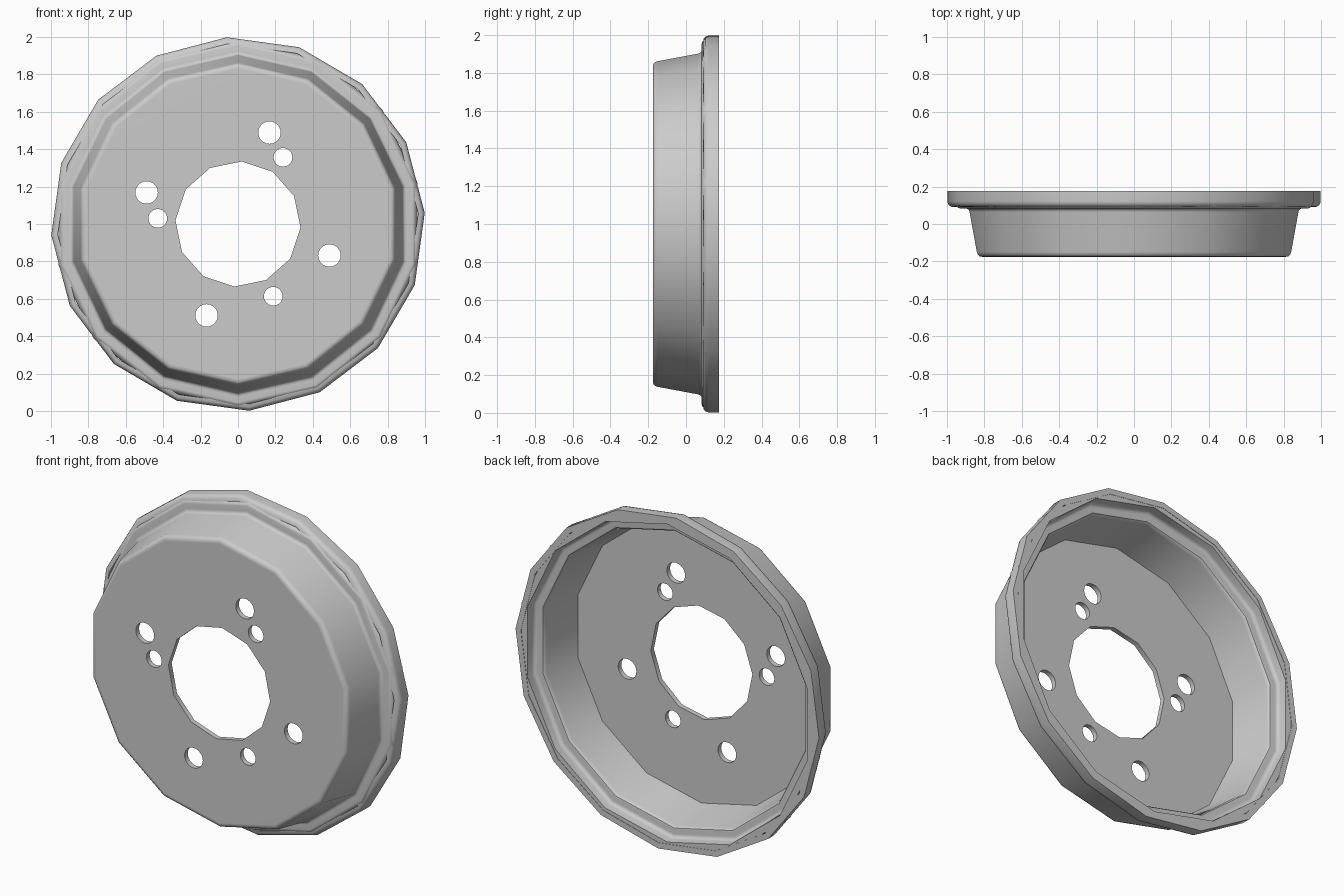
import bpy, bmesh, math
from mathutils import Vector

cube = bpy.data.objects.get("Cube")
if cube:
    bpy.data.objects.remove(cube, do_unlink=True)

# Single cast metal colour
metal = bpy.data.materials.new("grey_metal")
metal.use_nodes = True
GREY = (0.6, 0.6, 0.6, 1)
metal.diffuse_color = GREY
metal.node_tree.nodes["Principled BSDF"].inputs["Base Color"].default_value = GREY


def lathe(name, profile, sides, start, closed):
    """Spin (radius, y) points round the axle; close the loop or cap both ends."""
    bm = bmesh.new()
    rings = []
    for r, y in profile:
        ring = []
        for i in range(sides):
            a = math.radians(start) + math.tau * i / sides
            ring.append(bm.verts.new((r * math.cos(a), y, 1 + r * math.sin(a))))
        rings.append(ring)
    pairs = list(zip(rings, rings[1:]))
    if closed:
        pairs.append((rings[-1], rings[0]))
    else:
        bm.faces.new(rings[0])
        bm.faces.new(rings[-1])
    for p, q in pairs:
        for i in range(sides):
            j = (i + 1) % sides
            bm.faces.new((p[i], p[j], q[j], q[i]))
    bmesh.ops.recalc_face_normals(bm, faces=bm.faces)
    mesh = bpy.data.meshes.new(name)
    bm.to_mesh(mesh)
    bm.free()
    mesh.materials.append(metal)
    obj = bpy.data.objects.new(name, mesh)
    bpy.context.collection.objects.link(obj)
    return obj


def activate(obj):
    bpy.ops.object.select_all(action='DESELECT')
    obj.select_set(True)
    bpy.context.view_layer.objects.active = obj


def fillet(a, corner, b, steps=3):
    """Rounded corner between two profile points."""
    a, c, b = Vector(a), Vector(corner), Vector(b)
    ts = [i / steps for i in range(steps + 1)]
    return [tuple(a * (1 - t) ** 2 + c * 2 * t * (1 - t) + b * t * t) for t in ts]


FRONT, BACK = -0.176, 0.176

# Drum shell: front face, tapered wall, flange, lip, then back inside
profile = fillet((0.83, FRONT), (0.857, FRONT), (0.862, -0.15))
profile += fillet((0.902, 0.065), (0.906, 0.083), (0.925, 0.083))
profile += fillet((0.955, 0.083), (0.975, 0.085), (0.985, 0.12))
profile += [(0.985, BACK - 0.002), (0.945, BACK - 0.002)]
profile += fillet((0.942, 0.135), (0.94, 0.115), (0.92, 0.113))
profile += fillet((0.895, 0.113), (0.879, 0.113), (0.876, 0.09))
profile += [(0.835, FRONT + 0.03)]
drum = lathe("drum_shell", profile, 14, 90, False)

# Bored holes: centre bore, four stud holes, three smaller holes
bores = [(0, 0, 0.335, 12, -3.4)]
bores += [(0.517, a, 0.06, 24, 0) for a in (71, 161, 251, 341)]
bores += [(0.43, a, 0.05, 24, 0) for a in (56, 176, 296)]
for dist, ang, radius, sides, start in bores:
    cutter = lathe("bore_cutter", [(radius, -0.3), (radius, -0.05)], sides, start, False)
    cutter.hide_render = True
    a = math.radians(ang)
    cutter.location = (dist * math.cos(a), 0, dist * math.sin(a))
    mod = drum.modifiers.new("bore", 'BOOLEAN')
    mod.operation = 'DIFFERENCE'
    mod.solver = 'EXACT'
    mod.object = cutter
    activate(drum)
    bpy.ops.object.modifier_apply(modifier=mod.name)
    bpy.data.objects.remove(cutter, do_unlink=True)

# Outer rim band, with a different facet count from the shell
band = fillet((0.965, 0.09), (0.995, 0.09), (1.0, 0.12))
band += [(1.0, BACK), (0.965, BACK)]
rim = lathe("rim_band", band, 16, 3.4, True)

# Smooth shading with crisp edges and flat broad faces
for obj in (drum, rim):
    activate(obj)
    bpy.ops.object.shade_smooth_by_angle(angle=math.radians(32))
    weighted = obj.modifiers.new("even_normals", 'WEIGHTED_NORMAL')
    weighted.keep_sharp = True
